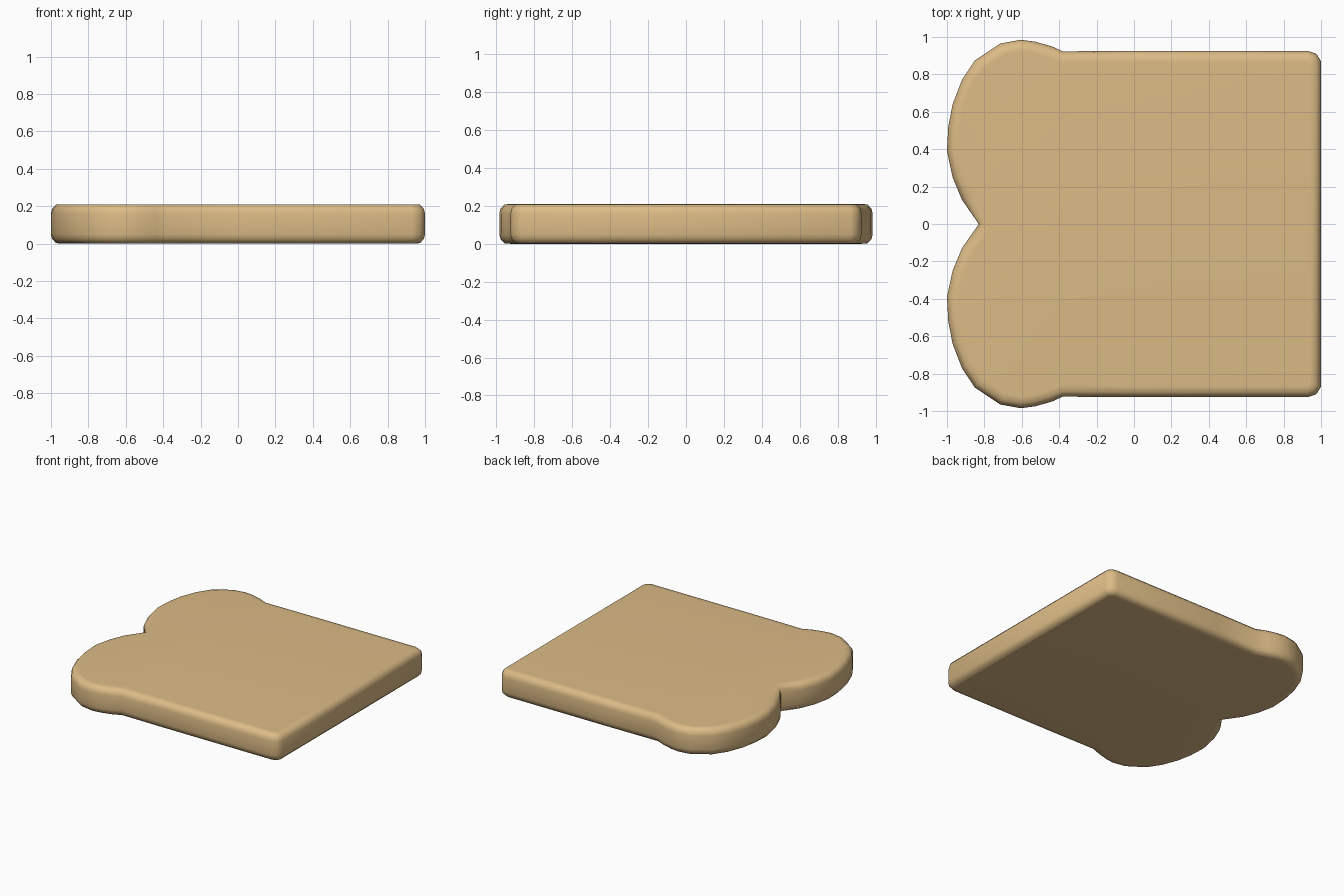
import bpy, bmesh
from mathutils import Vector

if "Cube" in bpy.data.objects:
    bpy.data.objects.remove(bpy.data.objects["Cube"])

# Half outline of the slice, from the notch round to the square end
half = [(-0.83, 0), (-0.92, 0.13), (-0.97, 0.25), (-1, 0.39), (-0.993, 0.52),
        (-0.97, 0.64), (-0.92, 0.77), (-0.85, 0.875), (-0.715, 0.965),
        (-0.605, 0.985), (-0.53, 0.975), (-0.44, 0.95), (-0.38, 0.923),
        (0.0, 0.926), (0.93, 0.926), (0.975, 0.91), (1, 0.87)]
outline = [Vector(p) for p in half]
outline += [Vector((x, -y)) for x, y in reversed(half[1:])]


def inset(points, d):
    """Offset a clockwise outline inwards by d with mitred corners."""
    out = []
    n = len(points)
    for i, p in enumerate(points):
        a = (p - points[i - 1]).normalized()
        b = (points[(i + 1) % n] - p).normalized()
        na, nb = Vector((a.y, -a.x)), Vector((b.y, -b.x))
        out.append(p + (na + nb) * d / (1 + na.dot(nb)))
    return out


# Cross-section of the crust: (inset, height)
section = [(0.06, 0), (0.027, 0.002), (0.006, 0.025), (0, 0.05),
           (0, 0.16), (0.006, 0.185), (0.027, 0.208), (0.06, 0.21)]

bm = bmesh.new()
rings = [[bm.verts.new((p.x, p.y, z)) for p in inset(outline, d)]
         for d, z in section]
n = len(outline)
for lo, hi in zip(rings, rings[1:]):
    for i in range(n):
        j = (i + 1) % n
        bm.faces.new((lo[i], lo[j], hi[j], hi[i]))
bm.faces.new(rings[0])
bm.faces.new(rings[-1])
bmesh.ops.recalc_face_normals(bm, faces=bm.faces)

# Bread slice
mesh = bpy.data.meshes.new("bread_slice")
bm.to_mesh(mesh)
bm.free()
slice_obj = bpy.data.objects.new("bread_slice", mesh)
bpy.context.collection.objects.link(slice_obj)
mat = bpy.data.materials.new("bread")
mat.diffuse_color = (0.72, 0.50, 0.24, 1)
mat.use_nodes = True
mat.node_tree.nodes["Principled BSDF"].inputs["Base Color"].default_value = mat.diffuse_color
mesh.materials.append(mat)

bpy.context.view_layer.objects.active = slice_obj
slice_obj.select_set(True)
bpy.ops.object.shade_smooth_by_angle(angle=1.0)
